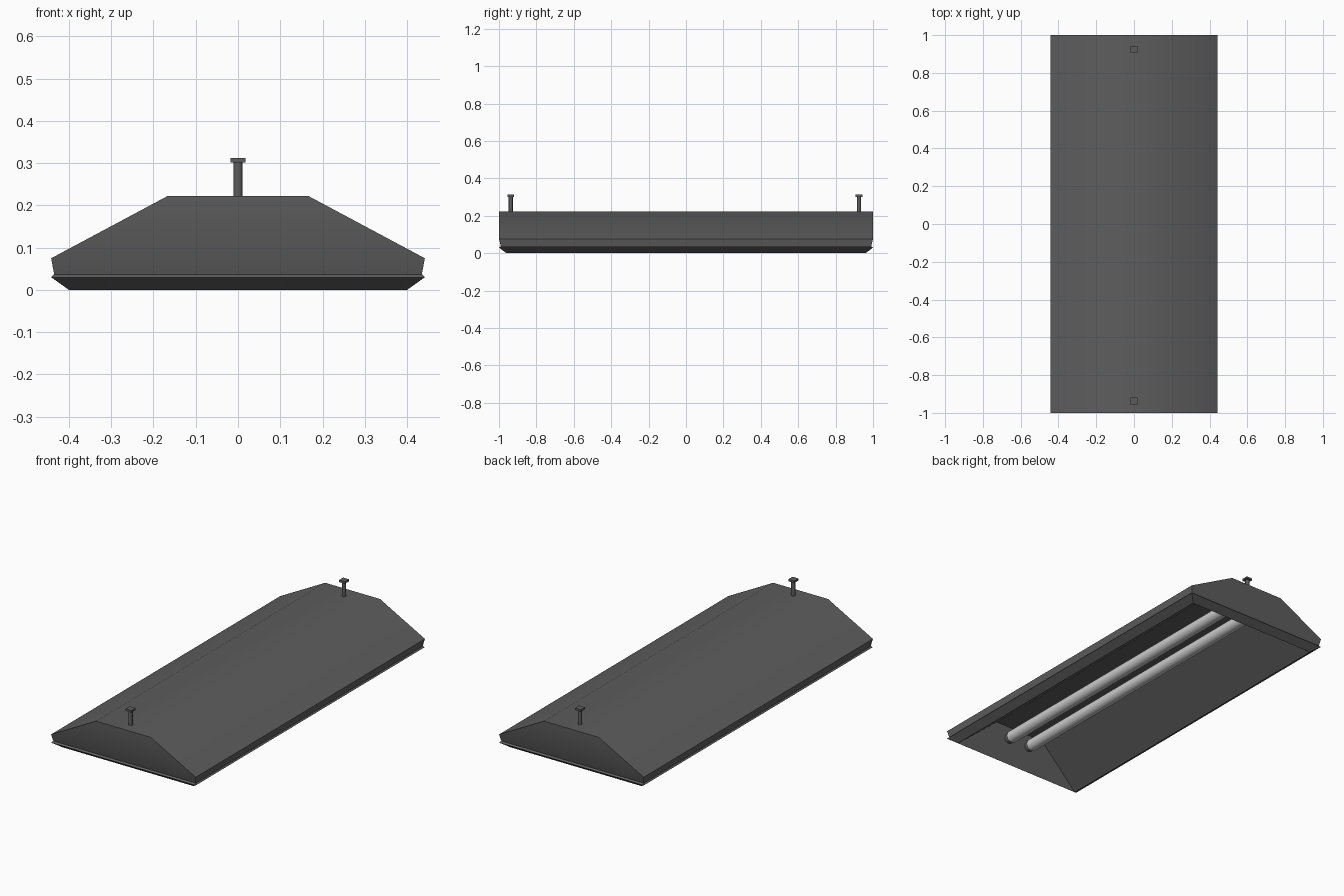
import bpy, bmesh
from math import radians

if "Cube" in bpy.data.objects:
    bpy.data.objects.remove(bpy.data.objects["Cube"])


def material(name, value):
    m = bpy.data.materials.new(name)
    m.diffuse_color = (value, value, value, 1)
    m.use_nodes = True
    m.node_tree.nodes["Principled BSDF"].inputs["Base Color"].default_value = m.diffuse_color
    return m


DARK = material("dark_metal", 0.11)
WHITE = material("white_glass", 0.8)


def finish(obj, mat, angle=35):
    obj.data.materials.append(mat)
    bpy.ops.object.select_all(action='DESELECT')
    obj.select_set(True)
    bpy.context.view_layer.objects.active = obj
    bpy.ops.object.shade_smooth_by_angle(angle=radians(angle))


def stacked_rectangles(name, levels, mat):
    """Bridge rectangles (half x, half y, z) into one closed solid."""
    bm = bmesh.new()
    rings = [[bm.verts.new((sx * x, sy * y, z))
              for sx, sy in ((1, 1), (-1, 1), (-1, -1), (1, -1))]
             for x, y, z in levels]
    for a, b in zip(rings, rings[1:]):
        for i in range(4):
            j = (i + 1) % 4
            bm.faces.new((a[i], a[j], b[j], b[i]))
    bm.faces.new(rings[0])
    bm.faces.new(rings[-1])
    bmesh.ops.recalc_face_normals(bm, faces=bm.faces)
    mesh = bpy.data.meshes.new(name)
    bm.to_mesh(mesh)
    bm.free()
    obj = bpy.data.objects.new(name, mesh)
    bpy.context.collection.objects.link(obj)
    finish(obj, mat)


def cylinder(name, loc, radius, depth, mat, sides=8, along_y=False):
    bpy.ops.mesh.primitive_cylinder_add(
        vertices=sides, radius=radius, depth=depth, location=loc,
        rotation=(radians(90) if along_y else 0, 0, 0))
    obj = bpy.context.object
    obj.name = name
    finish(obj, mat, 50)


# Hood: outer shell, grooved rim, bevelled lip, then the inner reflector
stacked_rectangles("lamp_hood", [
    (0.167, 1.0, 0.222),
    (0.442, 1.0, 0.075),
    (0.435, 0.99, 0.037),
    (0.442, 1.0, 0.030),
    (0.400, 0.96, 0.0),
    (0.155, 0.935, 0.208),
], DARK)

# Two light tubes with end sockets
for side, x in (("left", -0.068), ("right", 0.068)):
    cylinder(f"light_tube_{side}", (x, 0, 0.142), 0.033, 1.84, WHITE, along_y=True)
    for end, s in (("front", -1), ("back", 1)):
        cylinder(f"tube_socket_{side}_{end}", (x, s * 0.932, 0.142),
                 0.026, 0.03, DARK, along_y=True)

# Hanging rods with square caps
for end, y in (("front", -0.937), ("back", 0.925)):
    cylinder(f"hanging_rod_{end}", (0, y, 0.261), 0.011, 0.084, DARK)
    bpy.ops.mesh.primitive_cube_add(size=1, location=(0, y, 0.307))
    cap = bpy.context.object
    cap.name = f"rod_cap_{end}"
    cap.scale = (0.036, 0.036, 0.011)
    finish(cap, DARK)
